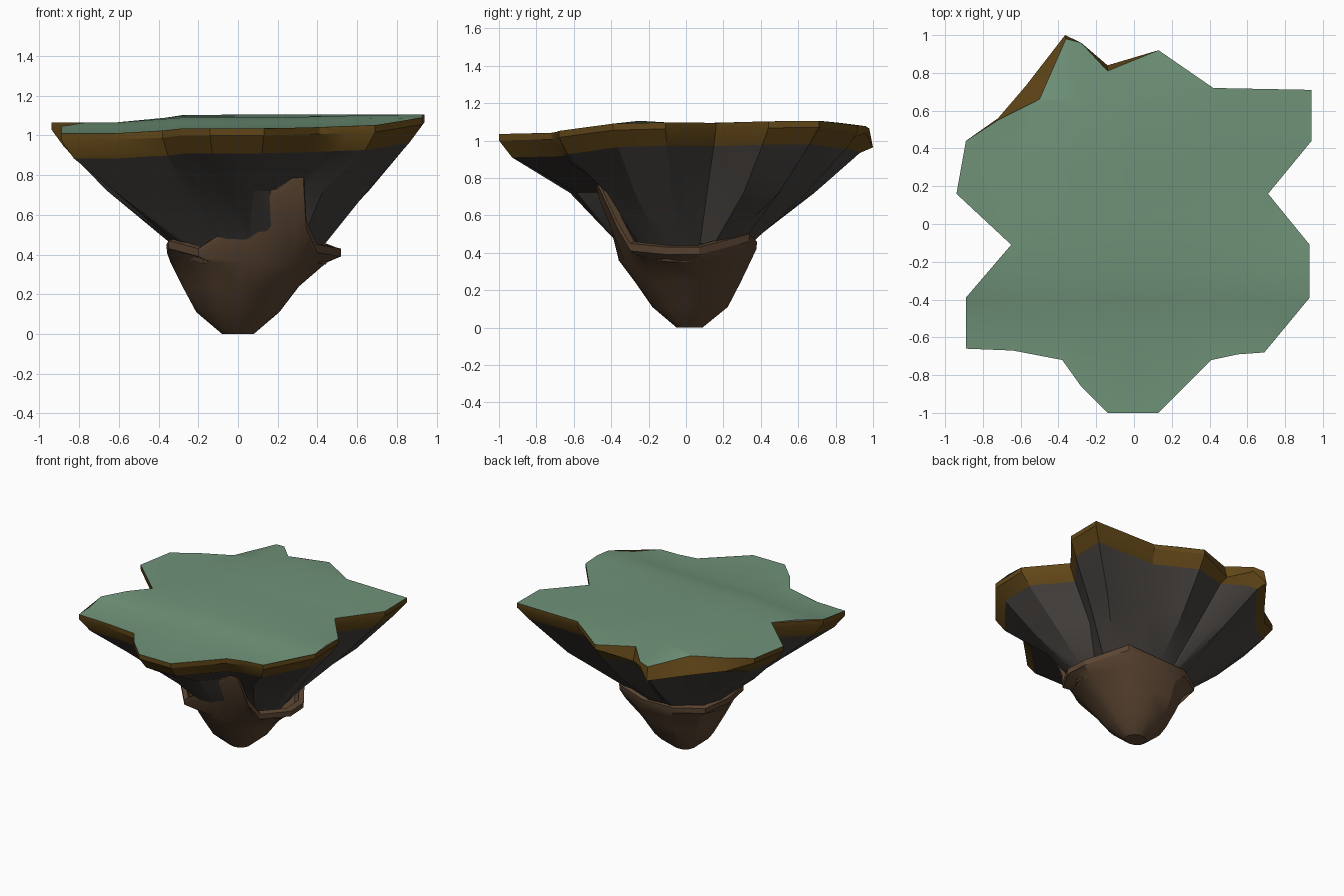
import bpy, bmesh, math
from mathutils import Vector

if "Cube" in bpy.data.objects:
    bpy.data.objects.remove(bpy.data.objects["Cube"])

# Island coastline, counter-clockwise seen from above
COAST = [(-.14, -1), (.13, -1), (.41, -.72), (.55, -.69), (.69, -.68), (.93, -.39),
         (.93, -.11), (.71, .16), (.94, .44), (.94, .71), (.42, .72), (.13, .92),
         (-.14, .81), (-.28, .96), (-.36, .98), (-.50, .66), (-.72, .55), (-.89, .44),
         (-.94, .16), (-.65, -.11), (-.89, -.39), (-.89, -.66), (-.64, -.67),
         (-.38, -.72), (-.28, -.86)]
N = len(COAST)


def material(name, rgb):
    m = bpy.data.materials.new(name)
    m.diffuse_color = (*rgb, 1)
    m.use_nodes = True
    m.node_tree.nodes["Principled BSDF"].inputs["Base Color"].default_value = m.diffuse_color
    return m


def finish(name, bm, mat, angle=30):
    me = bpy.data.meshes.new(name)
    bm.to_mesh(me)
    bm.free()
    ob = bpy.data.objects.new(name, me)
    bpy.context.collection.objects.link(ob)
    me.materials.append(mat)
    bpy.ops.object.select_all(action='DESELECT')
    ob.select_set(True)
    bpy.context.view_layer.objects.active = ob
    bpy.ops.object.shade_smooth_by_angle(angle=math.radians(angle))
    return ob


def loft(name, rings, mat, cap=False):
    """Skin a stack of closed rings, listed from the top down."""
    bm = bmesh.new()
    rows = [[bm.verts.new(p) for p in ring] for ring in rings]
    for a, b in zip(rows, rows[1:]):
        for i in range(len(a)):
            j = (i + 1) % len(a)
            bm.faces.new((a[i], b[i], b[j], a[j]))
    if cap:
        bm.faces.new(rows[-1][::-1])
    return finish(name, bm, mat)


def step(a, b, t):
    t = max(0, min(1, (t - a) / (b - a)))
    return t * t * (3 - 2 * t)


def ground(x, y):
    """Gently terraced height of the grass."""
    z = 1.035 + .055 * step(-.6, -.25, y) + .02 * step(.1, .9, x) * step(.1, -.4, y)
    z += .015 * step(-.1, .6, y) * step(-.5, -.2, x)
    z -= .025 * step(-.28, -.5, x) + .025 * step(.72, .95, y)
    return z


grass = material("grass", (.16, .29, .19))
soil = material("soil", (.12, .062, .009))
stone = material("stone", (.06, .053, .048))
clay = material("clay", (.105, .06, .032))

# Grass top: coastline cut into patches, then raised to the terrain
bm = bmesh.new()
bm.faces.new([bm.verts.new((x, y, 0)) for x, y in COAST])
cuts = [((x, 0, 0), (1, 0, 0)) for x in (-.62, -.28, 0, .28, .67)]
cuts += [((0, y, 0), (0, 1, 0)) for y in (-.53, -.4, -.25, .03, .3, .65)]
for co, no in cuts:
    bmesh.ops.bisect_plane(bm, geom=bm.verts[:] + bm.edges[:] + bm.faces[:],
                           plane_co=co, plane_no=no)
for v in bm.verts:
    v.co.z = ground(v.co.x, v.co.y)
bmesh.ops.triangulate(bm, faces=bm.faces[:])
finish("grass_top", bm, grass)

# Soil band: short vertical drop, then an undercut
bulge = {12: (-.14, .84), 14: (-.365, 1.0), 15: (-.57, .735), 16: (-.72, .56)}
top = [(x, y, ground(x, y)) for x, y in COAST]
drop = [(*bulge.get(i, COAST[i]), top[i][2] - (.1 if i in bulge else .035)) for i in range(N)]
under = [(x * .93, y * .93, z - (.09 if i not in bulge else .03))
         for i, (x, y, z) in enumerate(drop)]
loft("soil_rim", [top, drop, under], soil)

# Rock body: folded cone narrowing into the clay root
narrow = {0: .62, 1: .58, 2: .54, 3: .56, 4: .62}
waist = [(x * narrow.get(i, .7), y * narrow.get(i, .7), .72) for i, (x, y) in enumerate(COAST)]


def neck(z, k):
    pts = []
    for x, y in COAST:
        a = math.atan2(y, x)
        rx = .46 if x > 0 else .34
        ry = .36 if y > 0 else .37
        ex, ey = rx * math.cos(a), ry * math.sin(a)
        pts.append((k * (.85 * ex + .05 * x), k * (.85 * ey + .05 * y), z))
    return pts


loft("rock_body", [under, waist, neck(.45, 1.0), neck(.3, .7)], stone, True)

# Clay root: pointed cup with a ragged lip and a tall front flange
LIP = [(.52, -.1, .43), (.51, .07, .43), (.33, .34, .5), (.1, .38, .46), (-.15, .37, .46),
       (-.34, .25, .46), (-.36, 0, .45), (-.35, -.2, .47), (-.2, -.37, .43),
       (-.02, -.4, .55), (.08, -.45, .71), (.2, -.47, .73), (.33, -.49, .83),
       (.345, -.37, .57), (.4, -.3, .45)]


def root_ring(z, cx, rx, cy, ry):
    ring = []
    for x, y, _ in LIP:
        a = math.atan2(y, x)
        ring.append((cx + rx * math.cos(a), cy + ry * math.sin(a), z))
    return ring


inner = [(x * .92, y * .92, z + .01) for x, y, z in LIP]
inside = [(x * .85, y * .85, z - .08) for x, y, z in LIP]
skirt = [(x * .995, y * .99, z - .04) for x, y, z in LIP]
loft("clay_root", [inside, inner, LIP, skirt,
                   root_ring(.36, .055, .395, 0, .36),
                   root_ring(.24, .015, .295, .015, .285),
                   root_ring(.11, 0, .21, .025, .205),
                   root_ring(0, 0, .08, .02, .07)], clay, True)
